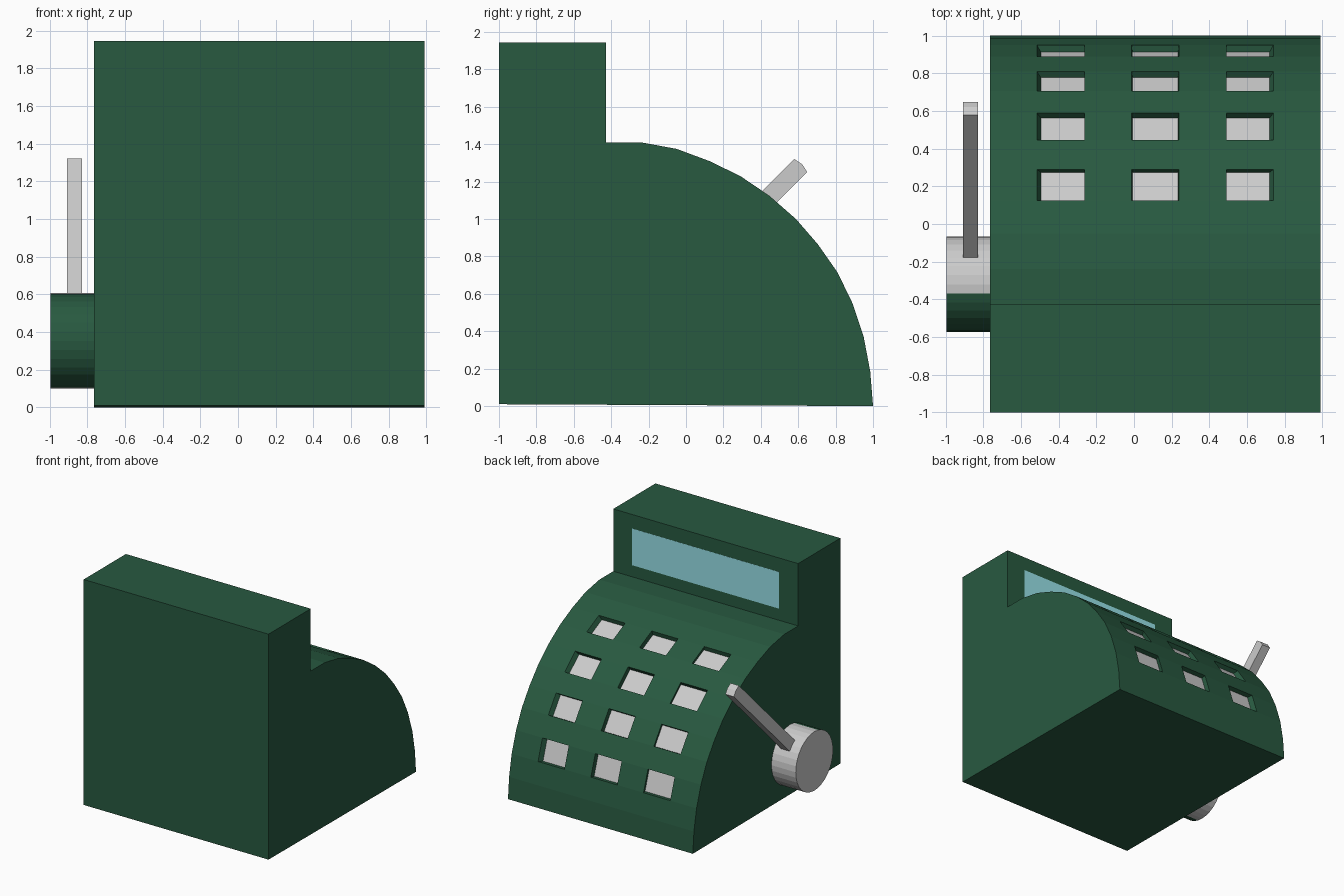
import bpy, bmesh, math
from mathutils import Vector

if "Cube" in bpy.data.objects:
    bpy.data.objects.remove(bpy.data.objects["Cube"])

def material(name, rgb):
    m = bpy.data.materials.new(name)
    m.diffuse_color = (*rgb, 1)
    m.use_nodes = True
    m.node_tree.nodes["Principled BSDF"].inputs["Base Color"].default_value = m.diffuse_color
    return m

green = material("dark_green", (0.021, 0.10, 0.051))
grey = material("light_grey", (0.8, 0.8, 0.8))
arm_grey = material("arm_grey", (0.8, 0.8, 0.8))
glass = material("pale_blue", (0.31, 0.75, 0.80))

def finish(name, bm, mats):
    bmesh.ops.recalc_face_normals(bm, faces=bm.faces)
    me = bpy.data.meshes.new(name)
    bm.to_mesh(me)
    bm.free()
    for m in mats:
        me.materials.append(m)
    ob = bpy.data.objects.new(name, me)
    bpy.context.collection.objects.link(ob)
    return ob

def loft(profile, xs):
    """Extrude a closed (y, z) profile along x, with cuts at every x in xs."""
    bm = bmesh.new()
    rings = [[bm.verts.new((x, y, z)) for y, z in profile] for x in xs]
    n = len(profile)
    grid = {}
    for c in range(len(xs) - 1):
        for r in range(n):
            s = (r + 1) % n
            grid[c, r] = bm.faces.new((rings[c][r], rings[c][s], rings[c + 1][s], rings[c + 1][r]))
    bm.faces.new(rings[0])
    bm.faces.new(rings[-1])
    bmesh.ops.recalc_face_normals(bm, faces=bm.faces)
    return bm, grid

# Register body: curved key bank with a tall display block behind it
profile = [(-1, 0.01), (-1, 1.945), (-0.428, 1.945), (-0.428, 1.41), (-0.24, 1.41),
           (-0.05, 1.375), (0.125, 1.31), (0.29, 1.23), (0.445, 1.125), (0.588, 1.0),
           (0.705, 0.865), (0.81, 0.715), (0.89, 0.55), (0.95, 0.37), (0.985, 0.185), (1, 0)]
xs = [-0.765, -0.515, -0.262, -0.012, 0.238, 0.49, 0.74, 0.99]
bm, grid = loft(profile, xs)

# Sunken grey keys on every second facet and column
keys = [grid[c, r] for c in (1, 3, 5) for r in (6, 8, 10, 12)]
centre = Vector((0.113, -0.2, 0.2))
for f in bmesh.ops.extrude_discrete_faces(bm, faces=keys)["faces"]:
    f.material_index = 1
    for v in f.verts:
        v.co = centre + (v.co - centre) * 0.967
finish("register_body", bm, [green, grey])

# Display window
bm, _ = loft([(-0.44, 1.51), (-0.44, 1.825), (-0.427, 1.825), (-0.427, 1.51)], [-0.585, 0.81])
finish("display_window", bm, [glass])

# Crank drum, with green rear side
cy, cz, rad = -0.32, 0.353, 0.253
circle = [(cy + rad * math.cos(i * math.tau / 32), cz + rad * math.sin(i * math.tau / 32))
          for i in range(32)]
bm, sides = loft(circle, [-0.995, -0.76])
for f in sides.values():
    if f.calc_center_median().y < cy - 0.04:
        f.material_index = 1
finish("crank_drum", bm, [grey, green])

# Crank arm, leaving the drum at 45 degrees with a slightly peaked tip
def along(d, w):
    s = math.sqrt(0.5)
    return (cy + (d - w) * s, cz + (d + w) * s)

arm = [along(0.23, -0.049), along(1.32, -0.049), along(1.33, 0), along(1.32, 0.049), along(0.23, 0.049)]
bm, _ = loft(arm, [-0.908, -0.828])
finish("crank_arm", bm, [arm_grey])
